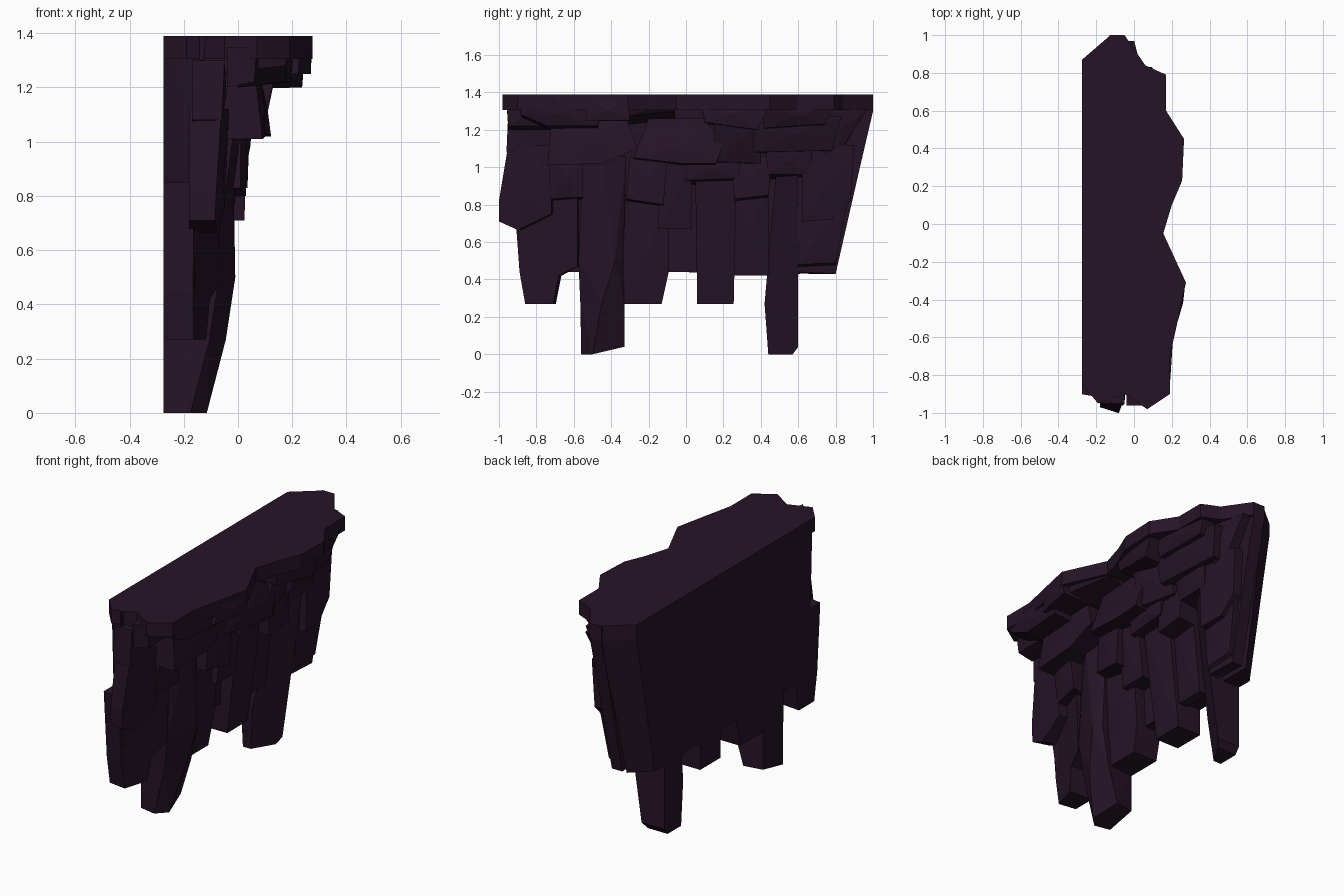
import bpy, bmesh

rock = bpy.data.materials.new("dark_rock")
rock.diffuse_color = (0.019, 0.007, 0.02, 1)
BACK = -0.275


def finish(name, bm):
    bmesh.ops.recalc_face_normals(bm, faces=bm.faces)
    me = bpy.data.meshes.new(name)
    bm.to_mesh(me)
    bm.free()
    me.materials.append(rock)
    ob = bpy.data.objects.new(name, me)
    bpy.context.collection.objects.link(ob)


def loft(name, rings, bulge=0.0):
    """Skin matching rings of points, cap both ends, optionally crown the last cap."""
    bm = bmesh.new()
    rs = [[bm.verts.new(p) for p in r] for r in rings]
    n = len(rs[0])
    for a, b in zip(rs, rs[1:]):
        for i in range(n):
            j = (i + 1) % n
            bm.faces.new((a[i], a[j], b[j], b[i]))
    bm.faces.new(rs[0])
    cap = bm.faces.new(rs[-1])
    if bulge:
        c = cap.calc_center_median()
        c.x += bulge
        bmesh.ops.poke(bm, faces=[cap])
        bm.verts.ensure_lookup_table()
        bm.verts[-1].co = c
    bmesh.ops.triangulate(bm, faces=[f for f in bm.faces if len(f.verts) == 4])
    finish(name, bm)


def block(name, outline, top_x, low_x, drop=0.0, skew=0.0, bulge=0.012,
          back=-0.18, squeeze=1.0):
    """Rock chunk: outline in (y, z) pushed out of the wall; drop slopes its underside."""
    zs = [p[1] for p in outline]
    ys = [p[0] for p in outline]
    lo, hi = min(zs), max(zs)
    mid, mz = (min(ys) + max(ys)) / 2, (lo + hi) / 2
    rear, front = [], []
    for y, z in outline:
        x = low_x + (top_x - low_x) * (z - lo) / (hi - lo) + skew * (y - mid)
        rear.append((back, y * squeeze, z))
        front.append((x, y, z + drop if z < mz else z))
    loft(name, [rear, front], bulge)


# Flat-backed wall, flaring upward, with canted ends
block("back_wall", [(-0.87, 0.44), (-0.1, 0.44), (0.8, 0.43), (0.93, 1.0), (1.0, 1.3),
                    (1.0, 1.39), (-0.95, 1.39), (-0.93, 0.9)],
      -0.12, -0.16, back=BACK, squeeze=0.87, bulge=0)
block("right_wall_edge", [(0.6, 0.44), (0.8, 0.43), (0.93, 1.0), (1.0, 1.3),
                          (1.0, 1.39), (0.6, 1.39)], -0.05, -0.06, back=-0.13, bulge=0)

# Top ledge, drawn as a plan outline
plan = [(BACK, 0.86), (-0.12, 1.0), (-0.05, 1.0), (0.06, 0.84), (0.17, 0.79), (0.17, 0.6),
        (0.265, 0.45), (0.255, 0.23), (0.2, 0.1), (0.155, -0.05), (0.275, -0.31),
        (0.23, -0.52), (0.19, -0.7), (0.19, -0.9), (0.07, -0.98), (-0.05, -0.9),
        (-0.19, -0.95), (BACK, -0.85)]
loft("top_ledge", [[(x, y, z) for x, y in plan] for z in (1.305, 1.39)])

# Lumps hanging under the ledge
block("ledge_lump_1", [(-0.95, 1.2), (-0.74, 1.2), (-0.76, 1.35), (-0.96, 1.35)], 0.07, 0.06, 0.02, back=-0.04)
block("ledge_lump_2", [(-0.88, 1.26), (-0.74, 1.2), (-0.47, 1.2), (-0.46, 1.35), (-0.9, 1.35)],
      0.2, 0.18, 0.02, 0.06, back=0)
block("ledge_lump_3", [(-0.54, 1.24), (-0.3, 1.24), (-0.31, 1.36), (-0.52, 1.36)],
      0.25, 0.245, 0.01, 0.2)
block("ledge_lump_4", [(-0.32, 1.22), (-0.06, 1.25), (-0.06, 1.34), (-0.32, 1.34)],
      0.2, 0.18, 0.05, -0.35)
block("ledge_lump_5", [(0.1, 1.23), (0.38, 1.19), (0.46, 1.35), (0.08, 1.35)],
      0.22, 0.22, 0.01, 0.15)
block("ledge_lump_6", [(0.42, 1.18), (0.74, 1.2), (0.8, 1.33), (0.4, 1.33)],
      0.17, 0.14, 0.03, -0.1)

# Second tier
block("second_tier_1", [(-0.96, 1.08), (-0.7, 1.05), (-0.7, 1.3), (-0.95, 1.3)], -0.05, -0.06, 0.0, back=-0.17)
block("second_tier_2", [(-0.74, 1.01), (-0.45, 1.02), (-0.26, 1.1), (-0.32, 1.27), (-0.72, 1.25)],
      0.07, 0.1, 0.0, 0.04)
block("second_tier_3", [(-0.28, 1.03), (-0.02, 1.0), (0.16, 1.0), (0.2, 1.1), (0.1, 1.26), (-0.2, 1.26)],
      0.07, 0.11, 0.02, 0.06)
block("second_tier_4", [(0.15, 1.01), (0.4, 1.0), (0.4, 1.25), (0.15, 1.25)], 0.12, 0.06, 0.02, -0.15)
block("second_tier_5", [(0.36, 1.07), (0.78, 1.08), (0.83, 1.27), (0.36, 1.27)], 0.12, 0.08, 0.01, -0.1)
block("second_tier_6", [(0.74, 1.06), (0.84, 1.1), (0.97, 1.31), (0.74, 1.31)], 0.03, 0.0, 0.01, -0.25, back=-0.12)

# Third tier
block("third_tier_left", [(-1.0, 0.71), (-0.9, 0.665), (-0.72, 0.75), (-0.72, 1.12), (-0.95, 1.12),
                          (-1.0, 0.82)], -0.05, -0.07, 0.0, 0.12, bulge=0.01, squeeze=0.97)
block("third_tier_1", [(-0.73, 0.81), (-0.55, 0.82), (-0.55, 1.06), (-0.73, 1.06)], 0.0, -0.03, 0.02, 0.15)
block("third_tier_2", [(-0.32, 0.81), (-0.12, 0.78), (-0.1, 1.06), (-0.3, 1.06)], 0.02, 0.02, 0.02, 0.1)
block("third_tier_3", [(-0.15, 0.67), (0.03, 0.67), (0.03, 1.04), (-0.13, 1.04)], 0.0, -0.04, 0.0)
block("third_tier_4", [(0.0, 0.9), (0.28, 0.91), (0.3, 1.05), (0.0, 1.05)], 0.04, 0.03, 0.03, 0.05)
block("third_tier_5", [(0.26, 0.81), (0.44, 0.83), (0.46, 1.06), (0.24, 1.06)], 0.02, 0.035, 0.02)
block("third_tier_6", [(0.44, 0.93), (0.66, 0.93), (0.68, 1.12), (0.42, 1.12)], 0.05, 0.03, 0.03)
block("third_tier_right", [(0.62, 0.71), (0.78, 0.72), (0.88, 0.82), (0.9, 1.12), (0.62, 1.12)],
      0.02, 0.01, 0.0, -0.1, back=-0.12)

# Hanging columns reaching below the wall
block("left_column", [(-0.86, 0.27), (-0.71, 0.27), (-0.68, 0.42), (-0.58, 0.47), (-0.58, 0.85),
                      (-0.92, 0.85), (-0.89, 0.44)], -0.11, -0.13, back=BACK, skew=0.3, squeeze=0.98, bulge=0)
sections = ((-0.56, -0.33, 0.0, -0.115, -0.5), (-0.565, -0.33, 0.27, -0.045, -0.45),
            (-0.575, -0.335, 0.5, -0.01, -0.38), (-0.55, -0.32, 1.06, -0.02, -0.45))
loft("long_left_column", [[(BACK, l + 0.02, z), (BACK, r - 0.02, z + (0.04 if z == 0 else 0)),
                           (f - 0.04, r, z + (0.04 if z == 0 else 0)), (f, m, z), (f - 0.06, l, z)]
                          for l, r, z, f, m in sections])
block("middle_left_column", [(-0.36, 0.27), (-0.13, 0.27), (-0.09, 0.45), (-0.09, 0.85), (-0.36, 0.85)],
      -0.07, -0.11, back=BACK, bulge=0.01)
block("middle_column", [(0.06, 0.27), (0.255, 0.27), (0.27, 0.95), (0.05, 0.95)],
      -0.03, -0.115, back=BACK)
block("long_right_column", [(0.44, 0.0), (0.57, 0.0), (0.6, 0.04), (0.6, 0.96), (0.48, 0.96), (0.42, 0.27)],
      -0.04, -0.18, back=BACK, skew=0.6, bulge=0)
block("right_filler", [(0.25, 0.42), (0.44, 0.42), (0.44, 0.9), (0.25, 0.9)], -0.07, -0.12)
block("right_panel", [(0.6, 0.43), (0.8, 0.44), (0.86, 0.8), (0.6, 0.8)], -0.02, -0.04, 0.05, 0.0, back=-0.12)
